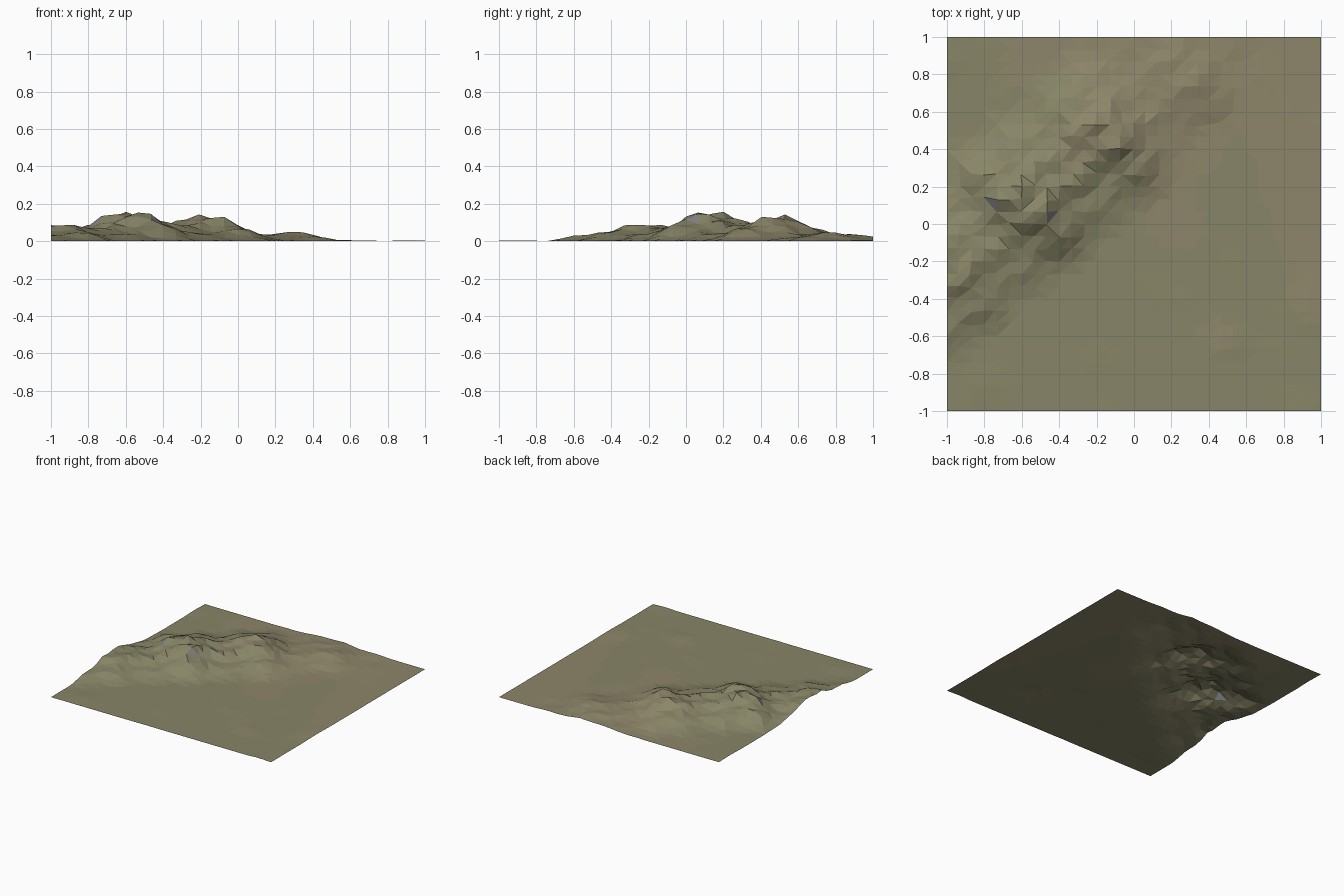
import bpy, bmesh, math
from mathutils import Vector, noise

if "Cube" in bpy.data.objects:
    bpy.data.objects.remove(bpy.data.objects["Cube"])

N = 30                                    # grid cells per side
ALONG = Vector((0.76, 0.65))              # ridge direction
ACROSS = Vector((0.65, -0.76))            # direction across the ridge
CREST = [(-1.5, 0.0), (-1.15, 0.06), (-0.9, 0.105), (-0.62, 0.072), (-0.35, 0.19), (-0.08, 0.092),
         (0.19, 0.145), (0.46, 0.035), (0.74, 0.048), (1.0, 0.012), (1.3, 0.0)]
SECTION = [(0.0, 0.82), (0.085, 1.0), (0.18, 0.55), (0.26, 0.50),
           (0.34, 0.18), (0.44, 0.0)]     # twin crest, shoulder, foot


def lookup(table, t, smooth):
    """Interpolate a height table."""
    if t <= table[0][0]:
        return table[0][1]
    for (a, ha), (b, hb) in zip(table, table[1:]):
        if t <= b:
            k = (t - a) / (b - a)
            if smooth:
                k = k * k * (3 - 2 * k)
            return ha + (hb - ha) * k
    return table[-1][1]


def height(x, y):
    p = Vector((x, y))
    u, v = p.dot(ALONG), p.dot(ACROSS)
    v += 0.02 * math.sin(u * 23)          # meandering crest lines
    h = lookup(CREST, u, True) * lookup(SECTION, abs(v + 0.47), False)
    ripple = noise.noise(Vector((x * 4, y * 4, 3.3)))
    return max(0.0, h * (1 + 0.15 * ripple) + 0.010 * (ripple - 0.25))


def material(name, rgb):
    m = bpy.data.materials.new(name)
    m.diffuse_color = (*rgb, 1)
    m.use_nodes = True
    m.node_tree.nodes["Principled BSDF"].inputs["Base Color"].default_value = m.diffuse_color
    return m


# Terrain sheet: slightly irregular grid raised into the ridge
bm = bmesh.new()
bmesh.ops.create_grid(bm, x_segments=N, y_segments=N, size=1)
for v in bm.verts:
    x, y = v.co.x, v.co.y
    j = noise.noise_vector(Vector((x * 9.1, y * 9.1, 0.7))) * 0.018
    if abs(x) < 0.999:
        v.co.x += j.x
    if abs(y) < 0.999:
        v.co.y += j.y
    v.co.z = height(v.co.x, v.co.y)
bmesh.ops.triangulate(bm, faces=bm.faces[:], quad_method='SHORT_EDGE')
bm.normal_update()

# Grass, dry soil and bare rock on the steep high faces
for f in bm.faces:
    c = f.calc_center_median()
    patch = noise.noise(c * 2.5) * 0.5 + 0.35 * (c.x + c.y)
    f.material_index = 1 if patch > 0.15 else 0
    if f.normal.z < 0.72 and c.z > 0.085:
        f.material_index = 2
    f.smooth = False

mesh = bpy.data.meshes.new("terrain")
bm.to_mesh(mesh)
bm.free()
for m in (material("grass", (0.245, 0.235, 0.135)),
          material("dry_soil", (0.27, 0.24, 0.145)),
          material("rock", (0.22, 0.22, 0.235))):
    mesh.materials.append(m)
terrain = bpy.data.objects.new("terrain", mesh)
bpy.context.collection.objects.link(terrain)
